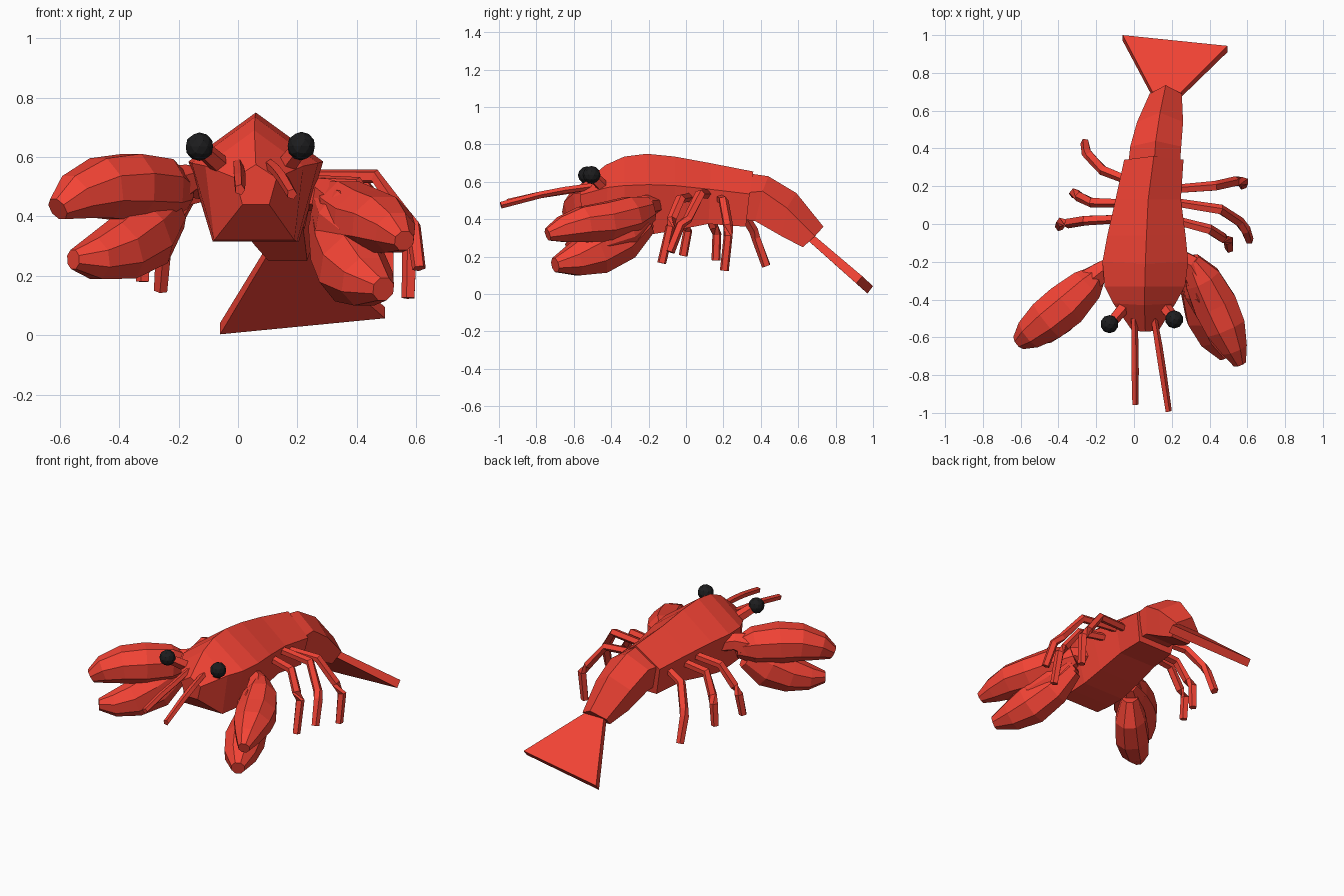
import bpy, bmesh
from mathutils import Vector, Matrix
from math import cos, sin, tau


def material(name, color):
    m = bpy.data.materials.new(name)
    m.diffuse_color = color
    return m


RED = material("shell_red", (0.89, 0.056, 0.035, 1))
BLACK = material("eye_black", (0.012, 0.012, 0.013, 1))


def finish(name, bm, mat):
    bmesh.ops.recalc_face_normals(bm, faces=bm.faces[:])
    mesh = bpy.data.meshes.new(name)
    bm.to_mesh(mesh)
    bm.free()
    mesh.materials.append(mat)
    ob = bpy.data.objects.new(name, mesh)
    bpy.context.collection.objects.link(ob)


def loft(name, rings, mat=RED):
    """Skin a list of equal-length point rings and cap both ends."""
    bm = bmesh.new()
    vr = [[bm.verts.new(p) for p in r] for r in rings]
    n = len(vr[0])
    for a, b in zip(vr, vr[1:]):
        for i in range(n):
            j = (i + 1) % n
            bm.faces.new((a[i], a[j], b[j], b[i]))
    bm.faces.new(vr[0])
    bm.faces.new(vr[-1])
    finish(name, bm, mat)


def tube(name, stations, n=6):
    """Stations are (x, y, z, half width, half height) along a path."""
    pts = [Vector(s[:3]) for s in stations]
    rings = []
    for k, s in enumerate(stations):
        t = (pts[min(k + 1, len(pts) - 1)] - pts[max(k - 1, 0)]).normalized()
        ref = Vector((0, 0, 1)) if abs(t.z) < 0.95 else Vector((0, 1, 0))
        side = t.cross(ref).normalized()
        up = side.cross(t)
        rings.append([pts[k] + side * s[3] * cos(tau * (i + .5) / n)
                      + up * s[4] * sin(tau * (i + .5) / n) for i in range(n)])
    loft(name, rings)


def shell(name, stations):
    """Keeled five-sided shell: cx, ridge(y,z), side(y,z,half), belly(y,z,half)."""
    loft(name, [[(c, yt, zt), (c + hs, ys, zs), (c + hb, yb, zb),
                 (c - hb, yb, zb), (c - hs, ys, zs)]
                for c, yt, zt, ys, zs, hs, yb, zb, hb in stations])


# Carapace and curled tail
shell("carapace", [
    (.060, -.57, .575, -.565, .53, .070, -.56, .44, .045),
    (.055, -.43, .690, -.42, .57, .165, -.43, .32, .135),
    (.057, -.33, .735, -.33, .58, .213, -.32, .315, .142),
    (.060, -.21, .750, -.20, .585, .227, -.21, .315, .145),
    (.066, -.06, .735, -.06, .58, .207, -.06, .34, .14),
    (.075, .13, .700, .13, .56, .173, .12, .375, .13),
    (.105, .36, .655, .34, .535, .157, .32, .36, .12)])
shell("tail", [
    (.105, .30, .650, .30, .54, .137, .30, .40, .10),
    (.115, .44, .630, .41, .55, .135, .37, .39, .10),
    (.138, .59, .540, .54, .46, .122, .51, .31, .088),
    (.168, .735, .360, .69, .31, .085, .625, .25, .065)])

# Tail fan: flat triangular plate
loft("tail_fan", [
    [(-.06, 1.0, .042), (.495, .943, .095), (.15, .60, .385)],
    [(-.06, .97, .003), (.495, .91, .057), (.15, .575, .355)]])

# Eyes on stalks
for tag, root, eye in (("left", (-.045, -.43, .56), (-.13, -.53, .635)),
                       ("right", (.155, -.43, .56), (.213, -.505, .637))):
    tube(tag + "_eye_stalk", [(*root, .036, .036), (*eye, .030, .030)], 5)
    bm = bmesh.new()
    bmesh.ops.create_icosphere(bm, subdivisions=2, radius=.048,
                               matrix=Matrix.Translation(eye))
    finish(tag + "_eye", bm, BLACK)

# Antennae and walking legs: slim jointed tubes, slightly thicker at joints
LIMBS = {
    "left_antenna": (.019, [(0, -.50, .575), (.003, -.65, .55), (.004, -.78, .53),
                            (.006, -.955, .49)]),
    "right_antenna": (.019, [(.105, -.50, .575), (.13, -.65, .555), (.15, -.78, .53),
                             (.182, -.99, .475)]),
    "right_front_leg": (.025, [(.17, .03, .52), (.40, -.03, .51), (.47, -.075, .40),
                               (.50, -.085, .36), (.505, -.13, .165)]),
    "right_middle_leg": (.025, [(.17, .12, .535), (.46, .075, .535), (.56, .01, .40),
                                (.59, -.03, .37), (.61, -.085, .225)]),
    "right_rear_leg": (.025, [(.17, .18, .51), (.43, .20, .50), (.54, .225, .36),
                              (.58, .225, .31), (.575, .205, .125)]),
    "left_front_leg": (.025, [(-.05, .03, .52), (-.26, .02, .50), (-.35, .005, .38),
                              (-.385, .01, .34), (-.395, -.015, .205)]),
    "left_middle_leg": (.025, [(-.02, .11, .50), (-.225, .115, .48), (-.29, .145, .36),
                               (-.315, .165, .32), (-.32, .16, .18)]),
    "left_rear_leg": (.025, [(0, .22, .50), (-.165, .285, .46), (-.235, .36, .34),
                             (-.25, .375, .30), (-.26, .43, .15)]),
}
for name, (r, path) in LIMBS.items():
    tube(name, [(*p, r * (1.12 if 0 < k < len(path) - 1 else .95), r)
                for k, p in enumerate(path)], 5)

# Left claw, held wide
tube("left_claw_arm", [(-.08, -.20, .50, .05, .05), (-.17, -.25, .52, .06, .055),
                       (-.27, -.33, .48, .085, .09)])
tube("left_claw_upper", [
    (-.18, -.25, .48, .045, .06), (-.25, -.325, .490, .10, .112),
    (-.36, -.43, .498, .128, .122), (-.46, -.51, .495, .122, .110),
    (-.55, -.58, .465, .090, .082), (-.607, -.625, .425, .045, .042)], 8)
tube("left_claw_lower", [
    (-.22, -.30, .42, .05, .075), (-.30, -.39, .345, .095, .125),
    (-.395, -.485, .285, .105, .108), (-.485, -.565, .258, .085, .075),
    (-.555, -.62, .255, .035, .035)], 8)

# Right claw, pointing more forward and down
tube("right_claw_arm", [(.18, -.15, .48, .05, .05), (.29, -.21, .47, .06, .06),
                        (.36, -.32, .42, .085, .09)])
tube("right_claw_palm", [
    (.30, -.22, .43, .06, .09), (.35, -.33, .36, .105, .15),
    (.41, -.46, .31, .09, .13), (.45, -.55, .28, .04, .06)], 8)
tube("right_claw_upper", [
    (.30, -.19, .455, .05, .07), (.36, -.29, .42, .105, .11),
    (.43, -.43, .385, .125, .112), (.485, -.55, .372, .115, .102),
    (.53, -.66, .345, .075, .075), (.56, -.74, .318, .036, .036)], 8)
tube("right_claw_lower", [
    (.295, -.22, .39, .06, .08), (.34, -.34, .295, .10, .125),
    (.385, -.48, .225, .120, .130), (.435, -.60, .18, .098, .09),
    (.49, -.70, .155, .042, .042)], 8)
